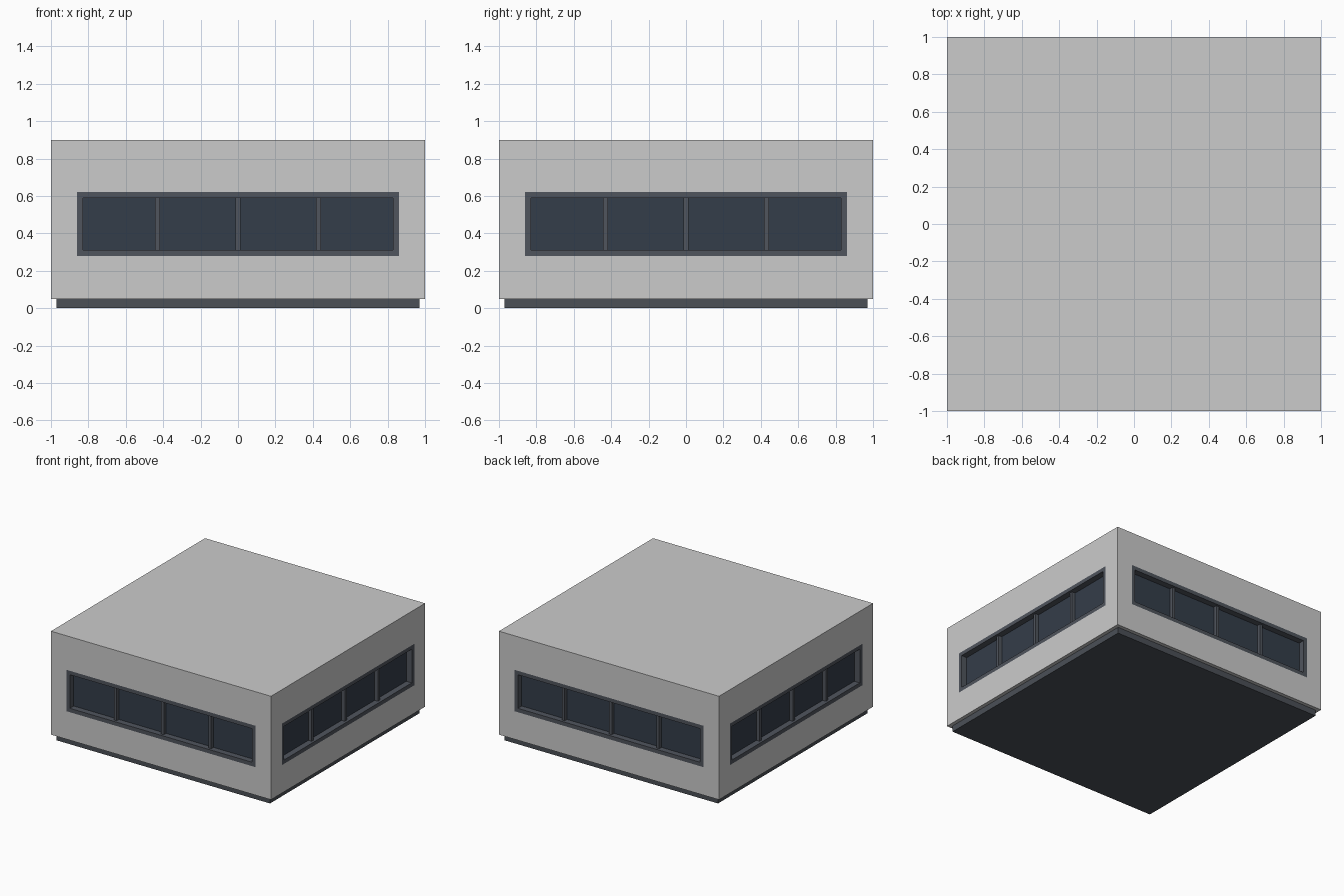
import bpy, bmesh
from math import pi
from mathutils import Matrix, Vector

if "Cube" in bpy.data.objects:
    bpy.data.objects.remove(bpy.data.objects["Cube"])


def material(name, rgb):
    m = bpy.data.materials.new(name)
    m.diffuse_color = (*rgb, 1)
    m.use_nodes = True
    m.node_tree.nodes["Principled BSDF"].inputs["Base Color"].default_value = m.diffuse_color
    return m


DARK = material("dark_plinth", (0.07, 0.08, 0.095))
FRAME = material("frame_grey", (0.08, 0.09, 0.11))
GLASS = material("dark_glass", (0.034, 0.047, 0.068))


def finish(name, bm, mat=None, turn=0):
    bmesh.ops.recalc_face_normals(bm, faces=bm.faces)
    mesh = bpy.data.meshes.new(name)
    bm.to_mesh(mesh)
    bm.free()
    if mat:
        mesh.materials.append(mat)
    ob = bpy.data.objects.new(name, mesh)
    ob.rotation_euler.z = turn
    bpy.context.collection.objects.link(ob)
    return ob


def add_box(bm, lo, hi):
    lo, hi = Vector(lo), Vector(hi)
    m = Matrix.Translation((lo + hi) / 2) @ Matrix.Diagonal((*(hi - lo), 1))
    bmesh.ops.create_cube(bm, size=1, matrix=m)


def box(name, lo, hi, mat=None, turn=0):
    bm = bmesh.new()
    add_box(bm, lo, hi)
    return finish(name, bm, mat, turn)


# window opening (half width, bottom, top), frame width, recess of the glass
W, Z0, Z1 = 0.86, 0.28, 0.62
T, DEPTH, HOLE = 0.032, 0.05, 0.08


def window_frame(name, turn):
    # rectangular ring: outer front, inner front, inner back, outer back
    bm = bmesh.new()
    loops = []
    for inset, y in ((0, -1), (T, -1), (T, HOLE - 1), (0, HOLE - 1)):
        w, a, b = W - inset, Z0 + inset, Z1 - inset
        loops.append([bm.verts.new(c) for c in
                      ((-w, y, a), (w, y, a), (w, y, b), (-w, y, b))])
    for i in range(4):
        p, q = loops[i], loops[(i + 1) % 4]
        for j in range(4):
            k = (j + 1) % 4
            bm.faces.new((p[j], p[k], q[k], q[j]))
    return finish(name, bm, FRAME, turn)


# plinth and main block
box("plinth", (-0.97, -0.97, 0), (0.97, 0.97, 0.05), DARK)
body = box("body", (-1, -1, 0.05), (1, 1, 0.9))

for i, side in enumerate(("front", "right", "back", "left")):
    turn = i * pi / 2
    # opening cut in the wall
    cutter = box(side + "_opening_cutter", (-W, -1.1, Z0), (W, HOLE - 1, Z1), None, turn)
    cutter.hide_render = True
    cutter.hide_set(True)
    mod = body.modifiers.new(side + "_opening", 'BOOLEAN')
    mod.operation = 'DIFFERENCE'
    mod.solver = 'EXACT'
    mod.object = cutter

    # frame, recessed glass and three mullions
    window_frame(side + "_window_frame", turn)
    box(side + "_glass", (T - W, DEPTH - 1, Z0 + T), (W - T, DEPTH - 0.985, Z1 - T), GLASS, turn)
    bm = bmesh.new()
    for x in (-0.43, 0, 0.43):
        add_box(bm, (x - 0.0125, -0.98, Z0 + T), (x + 0.0125, DEPTH - 0.995, Z1 - T))
    finish(side + "_mullions", bm, FRAME, turn)
